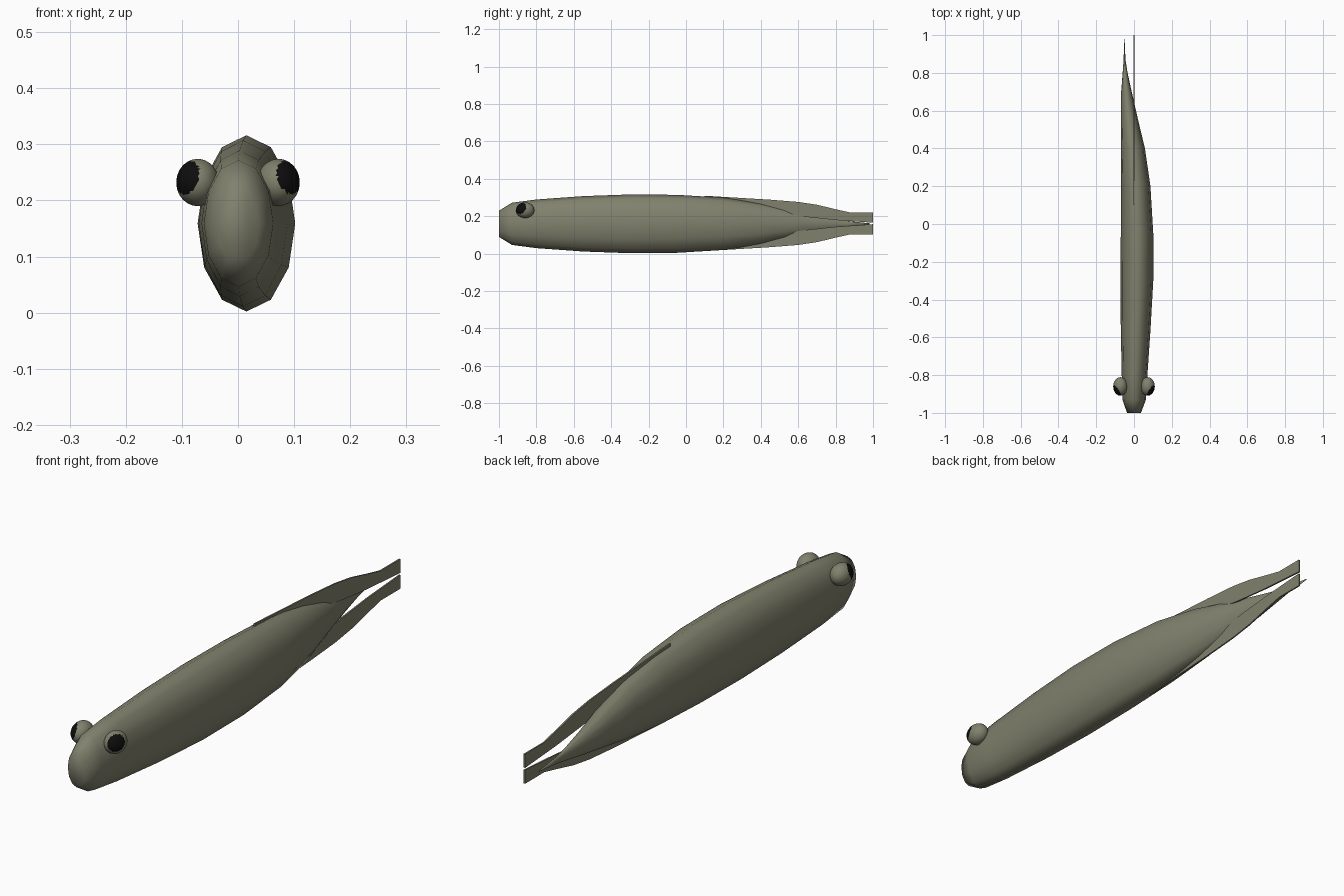
import bpy
import bmesh
from math import cos, sin, pi
from mathutils import Vector

cube = bpy.data.objects.get("Cube")
if cube:
    bpy.data.objects.remove(cube, do_unlink=True)

MID_Z = 0.159


def make_material(name, color):
    mat = bpy.data.materials.new(name)
    mat.use_nodes = True
    mat.diffuse_color = color
    bsdf = next(n for n in mat.node_tree.nodes if n.type == 'BSDF_PRINCIPLED')
    bsdf.inputs["Base Color"].default_value = color
    bsdf.inputs["Roughness"].default_value = 0.8
    return mat


def finish(name, bm, materials, smooth=True):
    bmesh.ops.recalc_face_normals(bm, faces=bm.faces)
    for face in bm.faces:
        face.smooth = smooth
    mesh = bpy.data.meshes.new(name)
    bm.to_mesh(mesh)
    bm.free()
    for mat in materials:
        mesh.materials.append(mat)
    obj = bpy.data.objects.new(name, mesh)
    bpy.context.collection.objects.link(obj)
    return obj


skin = make_material("olive grey skin", (0.22, 0.22, 0.155, 1))
black = make_material("pupil black", (0.004, 0.004, 0.004, 1))


# Body: twelve-sided oval rings (y, centre x, half width, half height)
def build_body():
    stations = [
        (-1.0, 0.0, 0.037, 0.07), (-0.93, 0.001, 0.062, 0.113),
        (-0.8, 0.003, 0.068, 0.13), (-0.55, 0.009, 0.079, 0.148),
        (-0.3, 0.015, 0.087, 0.157), (-0.05, 0.016, 0.086, 0.155),
        (0.2, 0.009, 0.078, 0.14), (0.4, -0.006, 0.064, 0.11),
        (0.55, -0.024, 0.046, 0.077), (0.7, -0.04, 0.028, 0.046),
        (0.8, -0.047, 0.013, 0.027), (0.87, -0.05, 0.005, 0.014),
        (0.98, -0.051, 0.001, 0.003),
    ]
    sides = 12
    bm = bmesh.new()
    rings = []
    for y, cx, rx, rz in stations:
        angles = [2 * pi * i / sides for i in range(sides)]
        rings.append([bm.verts.new((cx + rx * sin(a), y, MID_Z + rz * cos(a)))
                      for a in angles])
    for a, b in zip(rings, rings[1:]):
        for i in range(sides):
            j = (i + 1) % sides
            bm.faces.new((a[i], a[j], b[j], b[i]))
    bm.faces.new(rings[0])
    bm.faces.new(rings[-1])
    finish("body", bm, [skin])


# Tail fins: thin upright blades, outlined as (y, height from the mid line)
def build_fin(name, side):
    outer = [(0.1, 0.148), (0.25, 0.139), (0.45, 0.127), (0.6, 0.115),
             (0.7, 0.1), (0.8, 0.076), (0.88, 0.058), (1.0, 0.058)]
    inner = [(1.0, 0.004), (0.8, 0.018), (0.63, 0.036), (0.45, 0.065),
             (0.25, 0.105), (0.1, 0.125)]
    bm = bmesh.new()
    verts = [bm.verts.new((-0.003, y, MID_Z + 0.002 + side * h))
             for y, h in outer + inner]
    face = bm.faces.new(verts)
    grown = bmesh.ops.extrude_face_region(bm, geom=[face])["geom"]
    bmesh.ops.translate(bm, vec=(0.006, 0, 0),
                        verts=[g for g in grown if isinstance(g, bmesh.types.BMVert)])
    finish(name, bm, [skin], smooth=False)


# Eyes: bulging balls with a black cap that looks forward and outward
def build_eye(name, side):
    gaze = Vector((side * 0.68, -0.64, 0.3)).normalized()
    bm = bmesh.new()
    bmesh.ops.create_icosphere(bm, subdivisions=4, radius=1)
    for face in bm.faces:
        if face.calc_center_median().normalized().dot(gaze) > 0.67:
            face.material_index = 1
    bmesh.ops.scale(bm, vec=(0.038, 0.049, 0.042), verts=bm.verts)
    eye = finish(name, bm, [skin, black])
    eye.location = (side * 0.072, -0.86, 0.232)


build_body()
build_fin("upper_tail_fin", 1)
build_fin("lower_tail_fin", -1)
build_eye("left_eye", 1)
build_eye("right_eye", -1)
